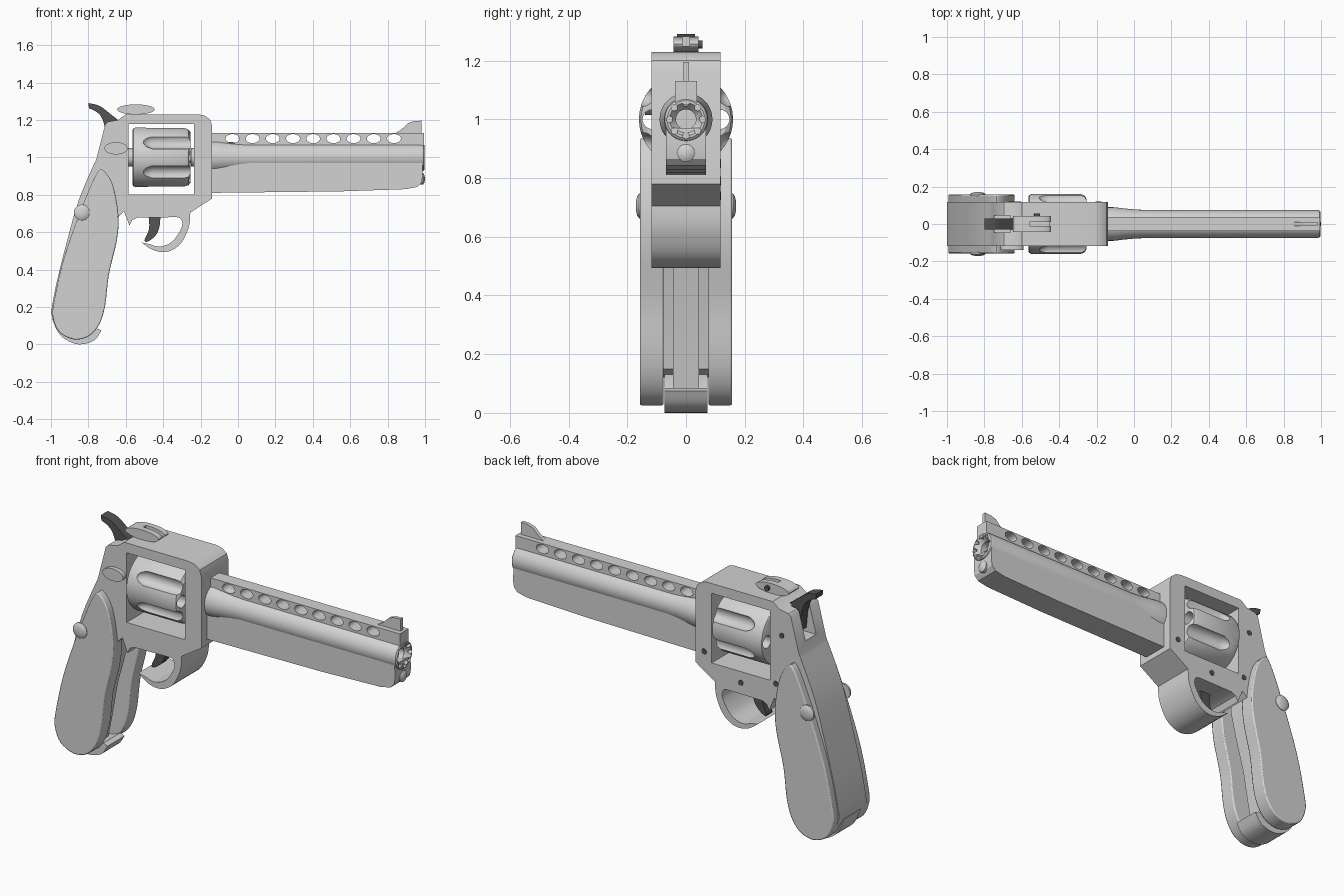
import bpy, bmesh, math
from mathutils import Vector

if "Cube" in bpy.data.objects:
    bpy.data.objects.remove(bpy.data.objects["Cube"])


def material(name, v):
    m = bpy.data.materials.new(name)
    m.diffuse_color = (v, v, v, 1)
    m.use_nodes = True
    m.node_tree.nodes["Principled BSDF"].inputs["Base Color"].default_value = m.diffuse_color
    return m


STEEL = material("light_steel", 0.65)
DARK = material("dark_steel", 0.09)


def finish(name, bm, mat, angle=30):
    bmesh.ops.remove_doubles(bm, verts=bm.verts, dist=1e-5)
    bmesh.ops.recalc_face_normals(bm, faces=bm.faces)
    me = bpy.data.meshes.new(name)
    bm.to_mesh(me)
    bm.free()
    ob = bpy.data.objects.new(name, me)
    bpy.context.collection.objects.link(ob)
    me.materials.append(mat)
    return ob


def prism(name, pts, y0, y1, mat=STEEL):
    """Side profile (x, z) extruded across y."""
    bm = bmesh.new()
    f = bm.faces.new([bm.verts.new((x, y0, z)) for x, z in pts])
    ext = bmesh.ops.extrude_face_region(bm, geom=[f])
    vs = [g for g in ext["geom"] if isinstance(g, bmesh.types.BMVert)]
    bmesh.ops.translate(bm, verts=vs, vec=(0, y1 - y0, 0))
    return finish(name, bm, mat)


def lathe(name, prof, at, axis="X", n=32, closed=False, mat=STEEL):
    """Profile (position along axis, radius) turned around an x or y axis."""
    bm = bmesh.new()
    rings = []
    for a, r in prof:
        ring = []
        for i in range(n):
            t = math.tau * i / n
            u, v = r * math.cos(t), r * math.sin(t)
            p = (a, u, v) if axis == "X" else (u, a, v)
            ring.append(bm.verts.new(Vector(p) + Vector(at)))
        rings.append(ring)
    for k in range(len(rings) if closed else len(rings) - 1):
        a, b = rings[k], rings[(k + 1) % len(rings)]
        for i in range(n):
            j = (i + 1) % n
            bm.faces.new((a[i], a[j], b[j], b[i]))
    return finish(name, bm, mat)


def box(name, x, y, z, mat=STEEL):
    return prism(name, [(x[0], z[0]), (x[1], z[0]), (x[1], z[1]), (x[0], z[1])], y[0], y[1], mat)


def ellipse(cx, cz, a, b, n=28):
    return [(cx + a * math.cos(math.tau * i / n), cz + b * math.sin(math.tau * i / n)) for i in range(n)]


def spline(pts, steps=4, closed=True):
    """Smooth curve through the points."""
    out, n = [], len(pts)
    for i in range(n if closed else n - 1):
        ids = [(i + k) % n if closed else min(max(i + k, 0), n - 1) for k in (-1, 0, 1, 2)]
        p0, p1, p2, p3 = (Vector(pts[k]) for k in ids)
        for s in range(steps):
            t = s / steps
            out.append(tuple(0.5 * (2 * p1 + (p2 - p0) * t + (2 * p0 - 5 * p1 + 4 * p2 - p3) * t ** 2
                                    + (3 * p1 - p0 - 3 * p2 + p3) * t ** 3)))
    return out if closed else out + [tuple(pts[-1])]


def cut(ob, cutters):
    for c in cutters:
        m = ob.modifiers.new("cut", "BOOLEAN")
        m.operation, m.solver, m.object = "DIFFERENCE", "EXACT", c
        bpy.context.view_layer.objects.active = ob
        bpy.ops.object.modifier_apply(modifier=m.name)
        bpy.data.objects.remove(c)


# Frame with trigger guard, cylinder window and hammer slot
guard_out = spline([(-0.255, 0.705), (-0.262, 0.63), (-0.298, 0.55), (-0.345, 0.508),
                    (-0.40, 0.493), (-0.46, 0.507), (-0.515, 0.545)], closed=False)
guard_in = spline([(-0.47, 0.535), (-0.42, 0.522), (-0.36, 0.543), (-0.32, 0.59),
                   (-0.298, 0.64), (-0.31, 0.675), (-0.345, 0.68)], closed=False)
outline = ([(-0.765, 0.97), (-0.755, 1.0), (-0.71, 1.175), (-0.695, 1.19), (-0.64, 1.2), (-0.6, 1.23), (-0.21, 1.23),
            (-0.175, 1.222), (-0.148, 1.2), (-0.138, 1.165), (-0.138, 0.78)] + guard_out + guard_in
           + [(-0.54, 0.677), (-0.565, 0.665), (-0.58, 0.635), (-0.61, 0.71), (-0.64, 0.68),
              (-0.67, 0.76), (-0.74, 0.83), (-0.80, 0.86)])
frame = prism("frame", outline, -0.117, 0.117)
cut(frame, [box("window", (-0.585, -0.235), (-0.3, 0.3), (0.8, 1.177)),
            box("slot", (-0.9, -0.66), (-0.045, 0.045), (1.03, 1.4))])

# Rear strap, bottom strap and core of the grip
back = spline([(-0.765, 0.975), (-0.85, 0.775), (-0.912, 0.56), (-0.972, 0.32), (-1.0, 0.17)], closed=False)
prism("grip_back_strap", back + [(-0.985, 0.12), (-0.94, 0.15), (-0.90, 0.36), (-0.84, 0.57),
                                 (-0.77, 0.77), (-0.71, 0.86)], -0.117, 0.117)
sole = spline([(-0.995, 0.14), (-0.965, 0.07), (-0.92, 0.025), (-0.85, 0.0), (-0.77, 0.02), (-0.73, 0.075)], closed=False)
prism("grip_bottom_strap", sole + [(-0.755, 0.085), (-0.80, 0.065), (-0.87, 0.06), (-0.93, 0.12)], -0.073, 0.073)
prism("grip_core", [(-0.67, 0.8), (-0.67, 0.68), (-0.70, 0.55), (-0.75, 0.37), (-0.78, 0.2), (-0.81, 0.05),
                    (-0.90, 0.05), (-0.96, 0.14), (-0.93, 0.4), (-0.85, 0.68), (-0.77, 0.85)], -0.045, 0.045)

# Grip panels and their domed screws
panel = spline([(-0.72, 0.93), (-0.67, 0.855), (-0.64, 0.695), (-0.647, 0.56), (-0.69, 0.375), (-0.71, 0.21),
                (-0.74, 0.11), (-0.795, 0.045), (-0.875, 0.026), (-0.955, 0.065), (-0.99, 0.145),
                (-0.985, 0.225), (-0.94, 0.43), (-0.87, 0.64), (-0.795, 0.83), (-0.75, 0.92)])
for side, s in (("left", -1), ("right", 1)):
    p = prism("grip_panel_" + side, panel, s * 0.076, s * 0.157)
    b = p.modifiers.new("edge", "BEVEL")
    b.width, b.segments, b.limit_method, b.angle_limit = 0.006, 2, "ANGLE", 1.0
    lathe("grip_screw_" + side, [(s * 0.15, 0), (s * 0.15, 0.042), (s * 0.16, 0.042), (s * 0.166, 0.034),
                                 (s * 0.17, 0.018), (s * 0.171, 0)], (-0.835, 0, 0.705), "Y")

# Fluted cylinder with six chambers
cyl = lathe("cylinder", [(-0.565, 0), (-0.565, 0.145), (-0.56, 0.154), (-0.548, 0.16), (-0.285, 0.16),
                         (-0.265, 0.153), (-0.255, 0.138), (-0.255, 0)], (0, 0, 1), n=72)
cutters = []
for k in range(6):
    a, b = math.radians(60 * k), math.radians(60 * k + 30)
    cutters.append(lathe("chamber", [(-0.7, 0), (-0.7, 0.033), (-0.1, 0.033), (-0.1, 0)],
                         (0, 0.115 * math.cos(a), 1 + 0.115 * math.sin(a)), n=24))
    cutters.append(lathe("flute", [(-0.51, 0), (-0.505, 0.014), (-0.49, 0.028), (-0.46, 0.04), (-0.1, 0.04), (-0.1, 0)],
                         (0, 0.17 * math.cos(b), 1 + 0.17 * math.sin(b)), n=24))
cut(cyl, cutters)
lathe("cylinder_axle", [(-0.6, 0), (-0.6, 0.05), (-0.56, 0.05), (-0.56, 0.03), (-0.25, 0.03),
                        (-0.25, 0.05), (-0.22, 0.05), (-0.22, 0)], (0, 0, 1))

# Barrel with flared root, hollow bore and rounded notched muzzle
barrel = lathe("barrel", [(-0.15, 0.034), (-0.15, 0.09), (-0.11, 0.09), (-0.06, 0.084), (0.0, 0.078), (0.06, 0.075),
                          (0.98, 0.075), (0.992, 0.072), (0.998, 0.064), (0.998, 0.056), (0.97, 0.034)],
               (0, 0, 1), n=48, closed=True)
cut(barrel, [lathe("notch", [(0.975, 0), (0.975, 0.011), (1.1, 0.011), (1.1, 0)],
                   (0, 0.056 * math.cos(k * math.pi / 4), 1 + 0.056 * math.sin(k * math.pi / 4)), n=12)
             for k in range(8)])
lathe("bore_plug", [(0.9, 0), (0.9, 0.036), (0.91, 0.036), (0.91, 0)], (0, 0, 1))

# Vented rib above the barrel
rib = box("barrel_rib", (-0.14, 0.995), (-0.037, 0.037), (1.05, 1.13))
cut(rib, [prism("vent", ellipse(-0.03 + 0.108 * i, 1.1, 0.037, 0.024), -0.2, 0.2) for i in range(9)])

# Lug under the barrel and ejector rod tip
prism("under_lug", [(-0.14, 0.81), (0.55, 0.818), (0.90, 0.83), (0.96, 0.842), (0.982, 0.865),
                    (0.988, 0.9), (0.985, 0.97), (-0.14, 0.97)], -0.068, 0.068)
lathe("ejector_rod", [(0.95, 0), (0.95, 0.03), (0.99, 0.03), (0.997, 0.02), (1.0, 0)], (0, 0, 0.885))

# Sights
prism("front_sight", [(0.84, 1.128), (0.875, 1.15), (0.91, 1.183), (0.94, 1.193), (0.98, 1.196), (0.98, 1.128)], -0.01, 0.01)
rear = prism("rear_sight", ellipse(-0.546, 1.256, 0.1, 0.027), -0.043, 0.043)
cut(rear, [box("sight_slot", (-0.56, -0.4), (-0.012, 0.012), (1.25, 1.4))])
lathe("rear_sight_screw", [(0.04, 0), (0.04, 0.014), (0.056, 0.014), (0.056, 0)], (-0.52, 0, 1.255), "Y", 16, mat=DARK)

# Hammer and trigger
prism("hammer", spline([(-0.80, 1.29), (-0.74, 1.275), (-0.68, 1.23), (-0.635, 1.195)], closed=False)
      + [(-0.65, 1.06), (-0.70, 1.06)]
      + spline([(-0.708, 1.15), (-0.73, 1.215), (-0.76, 1.245), (-0.797, 1.262)], closed=False), -0.03, 0.03, DARK)
prism("trigger", spline([(-0.48, 0.70), (-0.475, 0.62), (-0.50, 0.555), (-0.475, 0.553), (-0.435, 0.59),
                         (-0.418, 0.64), (-0.415, 0.70)], closed=False), -0.025, 0.025, DARK)

# Release button and frame pins
prism("release_button", ellipse(-0.652, 1.048, 0.062, 0.033), -0.14, -0.1)
for i, (x, z) in enumerate([(-0.19, 0.85), (-0.41, 0.74), (-0.655, 1.06), (-0.62, 0.79)]):
    lathe("frame_pin_%d" % (i + 1), [(0.11, 0), (0.11, 0.015), (0.12, 0.015), (0.12, 0)], (x, 0, z), "Y", 12, mat=DARK)

# Smooth the curved surfaces, keep sharp edges
bpy.ops.object.select_all(action="DESELECT")
for ob in bpy.context.scene.objects:
    ob.select_set(True)
    bpy.context.view_layer.objects.active = ob
bpy.ops.object.shade_smooth_by_angle(angle=math.radians(32))
